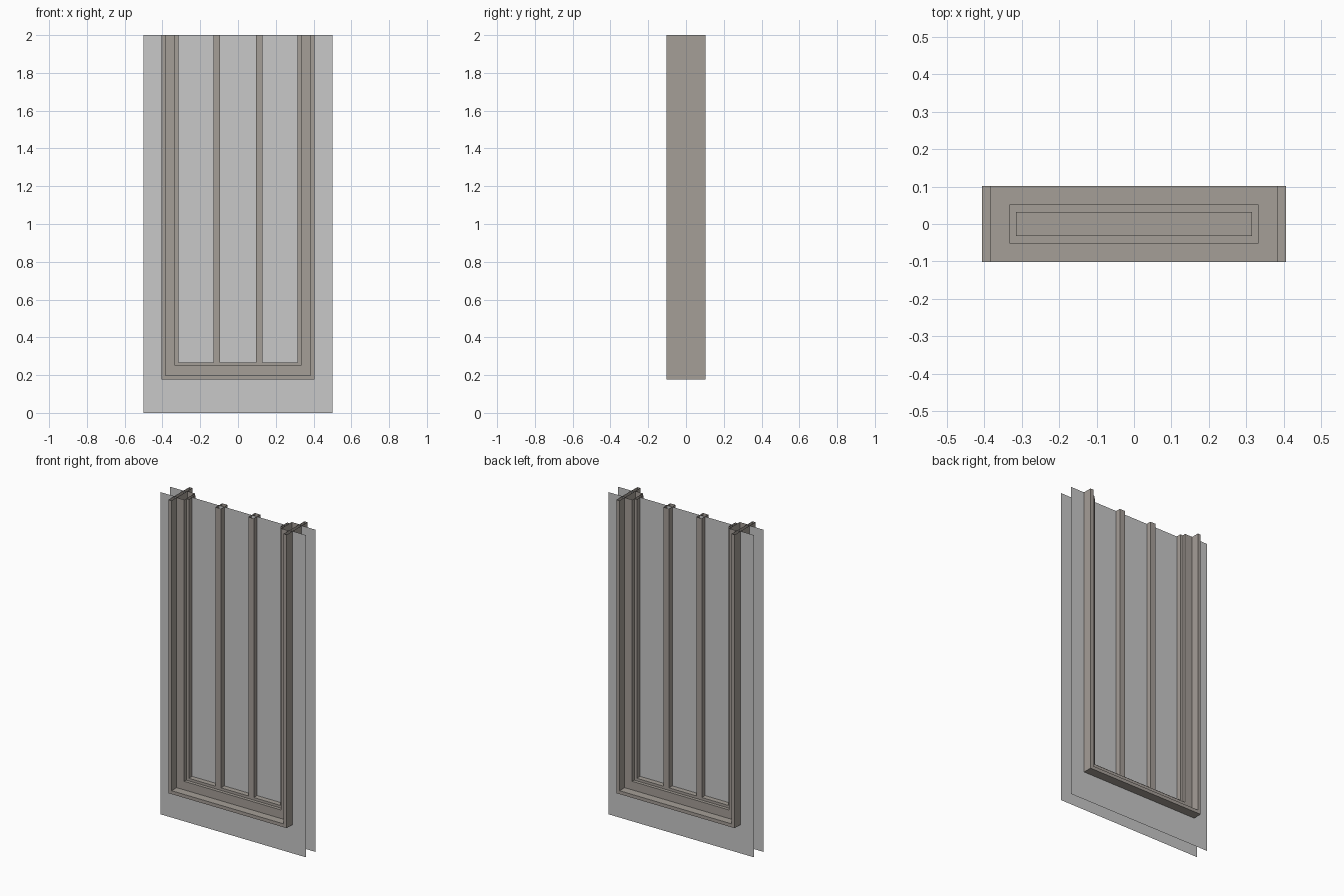
import bpy

if "Cube" in bpy.data.objects:
    bpy.data.objects.remove(bpy.data.objects["Cube"])

TOP = 2.0


def material(name, rgb):
    m = bpy.data.materials.new(name)
    m.diffuse_color = (*rgb, 1.0)
    m.use_nodes = True
    m.node_tree.nodes["Principled BSDF"].inputs["Base Color"].default_value = m.diffuse_color
    return m


WALL = material("light grey", (0.58, 0.58, 0.58))
FRAME = material("warm grey", (0.376, 0.342, 0.309))


def add_mesh(name, verts, faces, mat):
    me = bpy.data.meshes.new(name)
    me.from_pydata(verts, [], faces)
    me.materials.append(mat)
    ob = bpy.data.objects.new(name, me)
    bpy.context.collection.objects.link(ob)
    return ob


def u_frame(name, outer, inner, depth, closed):
    """Sweep a rectangular profile down, across and up; ends stay open at the top.
    outer / inner are (half width, sill height)."""
    profile = [(*outer, -depth), (*inner, -depth), (*inner, depth), (*outer, depth)]
    verts = []
    for w, zb, y in profile:
        verts += [(-w, y, TOP), (-w, y, zb), (w, y, zb), (w, y, TOP)]
    faces = []
    for i in range(4 if closed else 3):
        a, b = i * 4, (i + 1) % 4 * 4
        faces += [(a + k, a + k + 1, b + k + 1, b + k) for k in range(3)]
    return add_mesh(name, verts, faces, FRAME)


# Nested frame steps, from the deep casing to the thin pane surround
u_frame("casing", (0.406, 0.178), (0.385, 0.199), 0.102, True)
u_frame("sash", (0.385, 0.199), (0.333, 0.252), 0.052, False)
u_frame("pane_surround", (0.333, 0.252), (0.315, 0.268), 0.032, False)

# Two vertical mullions, open-ended square tubes
for side, name in ((-1, "mullion_left"), (1, "mullion_right")):
    cx, h, d = side * 0.1125, 0.0185, 0.032
    ring = [(cx - h, -d), (cx + h, -d), (cx + h, d), (cx - h, d)]
    verts = [(x, y, z) for z in (0.268, TOP) for x, y in ring]
    faces = [(i, (i + 1) % 4, (i + 1) % 4 + 4, i + 4) for i in range(4)]
    add_mesh(name, verts, faces, FRAME)

# Wall sheets, front and back, cut out around the casing
w, zb = 0.395, 0.188
for y, name in ((-0.045, "wall_front"), (0.045, "wall_back")):
    verts = [(-0.5, y, 0), (0.5, y, 0), (0.5, y, TOP), (w, y, TOP),
             (w, y, zb), (-w, y, zb), (-w, y, TOP), (-0.5, y, TOP)]
    faces = [(0, 1, 4, 5), (1, 2, 3, 4), (0, 5, 6, 7)]
    if y > 0:
        faces = [f[::-1] for f in faces]
    add_mesh(name, verts, faces, WALL)

# Glass in the middle of the frame
add_mesh("glass", [(-0.32, 0, 0.262), (0.32, 0, 0.262), (0.32, 0, TOP), (-0.32, 0, TOP)],
         [(0, 1, 2, 3)], WALL)
